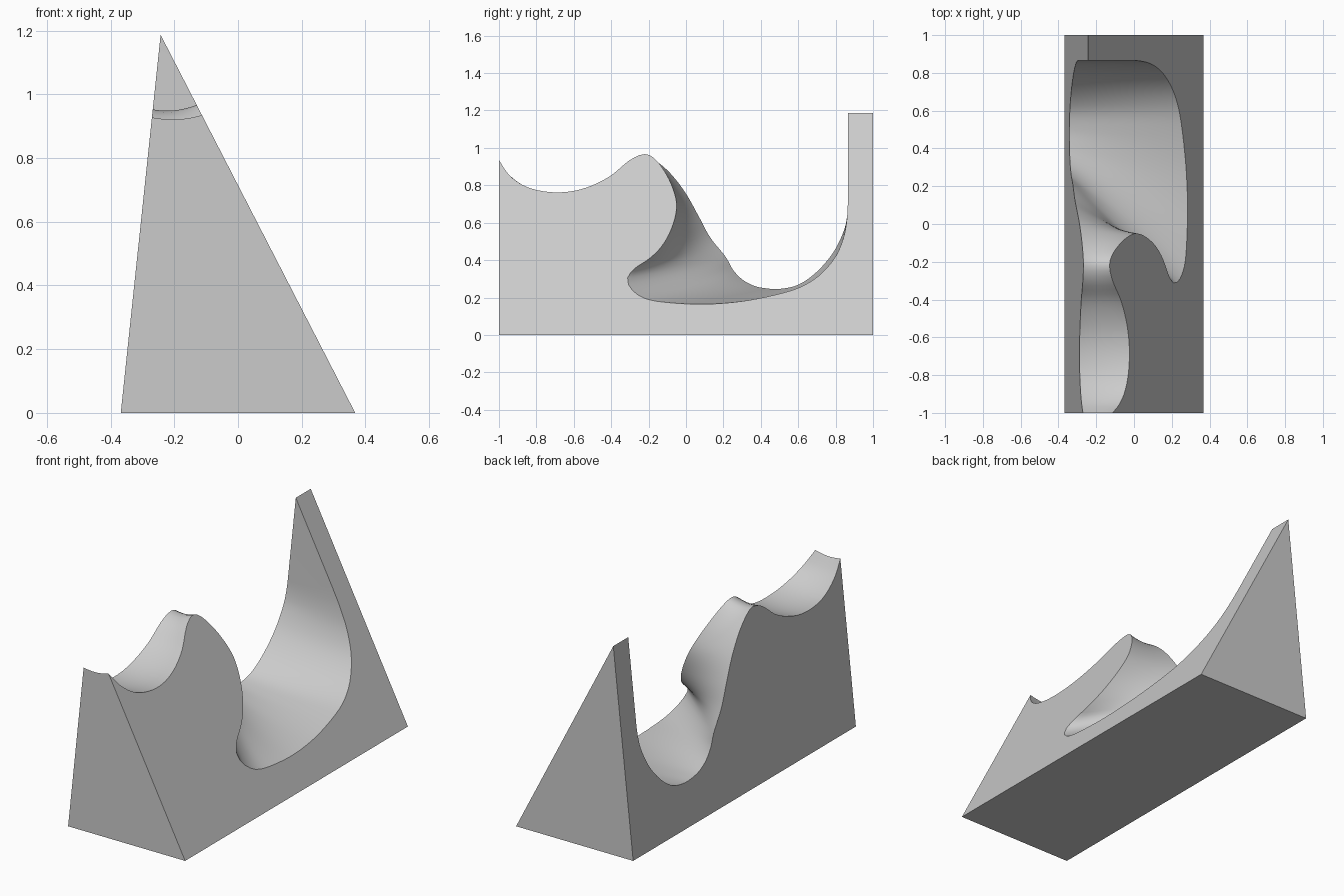
import bpy, bmesh
from mathutils import Vector

if "Cube" in bpy.data.objects:
    bpy.data.objects.remove(bpy.data.objects["Cube"])

W, H, APEX, WALL = 0.368, 1.187, -0.243, 0.866   # half base, height, ridge x, back wall y
COLS = 20                                        # strips across the carved surface

# Edge of the carving on each slanted face as (y, z), split at matching landmarks:
# front valley, crest to undercut tip, undercut to bowl floor, bowl floor to back wall
RIGHT = [
    [(-1, .935), (-.95, .86), (-.88, .805), (-.8, .775), (-.7, .762), (-.6, .77), (-.5, .80),
     (-.4, .853), (-.3, .935), (-.22, .967)],
    [(-.22, .967), (-.16, .935), (-.1, .85), (-.062, .76), (-.05, .69), (-.063, .61),
     (-.1, .52), (-.15, .45), (-.21, .398), (-.275, .355), (-.312, .305)],
    [(-.312, .305), (-.3, .255), (-.25, .21), (-.17, .182), (0, .166), (.15, .166),
     (.32, .183), (.5, .22)],
    [(.5, .22), (.62, .26), (.72, .325), (.8, .42), (.845, .53), (.862, .64), (WALL, .74)],
]
LEFT = [
    [(-1, .928), (-.95, .86), (-.88, .805), (-.8, .77), (-.7, .757), (-.6, .765), (-.5, .795),
     (-.4, .845), (-.3, .925), (-.22, .953)],
    [(-.22, .953), (-.16, .93), (-.08, .86), (0, .755), (.07, .63), (.13, .52), (.21, .42)],
    [(.21, .42), (.25, .35), (.3, .297), (.36, .264), (.42, .25), (.5, .246)],
    [(.5, .246), (.6, .268), (.7, .338), (.79, .445), (.845, .56), (.862, .64), (WALL, .7)],
]
STEPS = [30, 30, 24, 24]


def resample(segments):
    """Smooth spline through all points, evenly resampled inside each segment."""
    pts, marks = [Vector(segments[0][0])], [0]
    for seg in segments:
        pts += [Vector(p) for p in seg[1:]]
        marks.append(len(pts) - 1)
    ext = [2 * pts[0] - pts[1]] + pts + [2 * pts[-1] - pts[-2]]
    out = [pts[0]]
    for (a, b), n in zip(zip(marks, marks[1:]), STEPS):
        fine = [pts[a]]
        for i in range(a, b):
            p0, p1, p2, p3 = ext[i:i + 4]
            for k in range(1, 17):
                t = k / 16
                fine.append(0.5 * (2 * p1 + (p2 - p0) * t + (2 * p0 - 5 * p1 + 4 * p2 - p3) * t * t
                                   + (3 * p1 - p0 - 3 * p2 + p3) * t ** 3))
        dist = [0]
        for p, q in zip(fine, fine[1:]):
            dist.append(dist[-1] + (q - p).length)
        j = 0
        for k in range(1, n + 1):
            d = dist[-1] * k / n
            while j < len(dist) - 2 and dist[j + 1] < d:
                j += 1
            f = (d - dist[j]) / (dist[j + 1] - dist[j])
            out.append(fine[j].lerp(fine[j + 1], min(f, 1)))
    return out


def on_face(p, side):
    """Place a (y, z) point on the left (-1) or right (+1) slanted face."""
    return Vector((side * W + (APEX - side * W) * p.y / H, min(p.x, WALL), p.y))


bm = bmesh.new()

# Carved surface lofted between the two edges, sagging slightly in the middle
rows = []
for l, r in zip(resample(LEFT), resample(RIGHT)):
    a, b = on_face(l, -1), on_face(r, 1)
    row = []
    for c in range(COLS + 1):
        t = c / COLS
        p = a.lerp(b, t)
        p.z -= 0.04 * t * (1 - t)
        row.append(bm.verts.new(p))
    rows.append(row)
for r0, r1 in zip(rows, rows[1:]):
    for c in range(COLS):
        bm.faces.new((r0[c], r0[c + 1], r1[c + 1], r1[c])).smooth = True

# Wedge corners and flat sides
fl, fr, bl, br = [bm.verts.new((x, y, 0)) for y in (-1, 1) for x in (-W, W)]
ridge_in = bm.verts.new((APEX, WALL, H))
ridge_out = bm.verts.new((APEX, 1, H))
for face in (
    [fl, fr] + rows[0][::-1],                                   # front
    [bl, br, ridge_out],                                        # back
    [fl, bl, br, fr],                                           # base
    rows[-1] + [ridge_in],                                      # back wall
    [fr, br, ridge_out, ridge_in] + [r[-1] for r in rows][::-1],  # right slope
    [fl, bl, ridge_out, ridge_in] + [r[0] for r in rows][::-1],   # left slope
):
    bm.faces.new(face)
bmesh.ops.recalc_face_normals(bm, faces=bm.faces)
bmesh.ops.triangulate(bm, faces=[f for f in bm.faces if len(f.verts) > 4])

mesh = bpy.data.meshes.new("carved_wedge")
bm.to_mesh(mesh)
bm.free()
obj = bpy.data.objects.new("carved_wedge", mesh)
bpy.context.collection.objects.link(obj)

mat = bpy.data.materials.new("light_grey")
mat.diffuse_color = (0.6, 0.6, 0.6, 1)
mat.use_nodes = True
mat.node_tree.nodes["Principled BSDF"].inputs["Base Color"].default_value = mat.diffuse_color
mesh.materials.append(mat)

bpy.context.view_layer.objects.active = obj
obj.select_set(True)
bpy.ops.object.shade_smooth_by_angle(angle=0.6)
